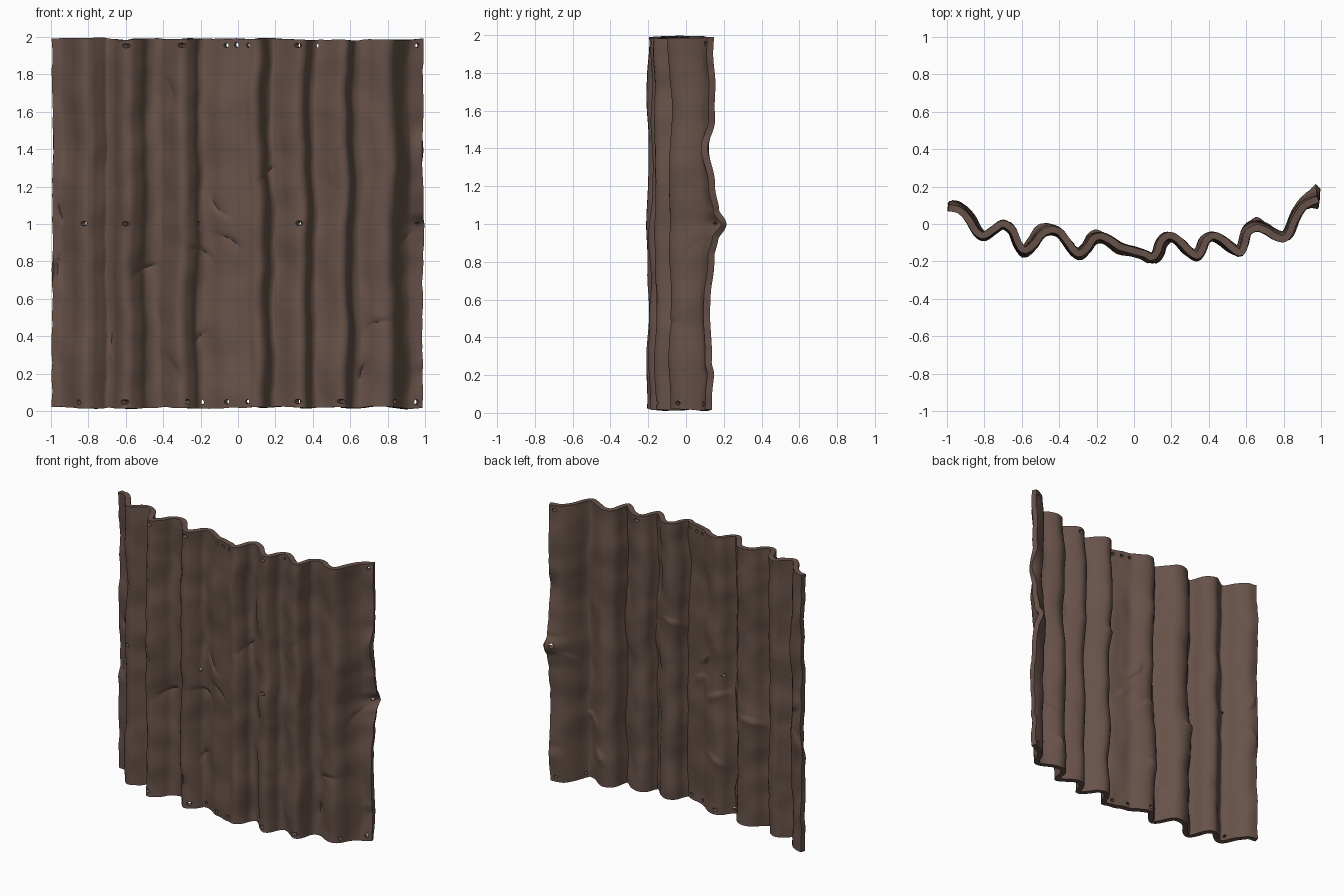
import bpy, bmesh, math
from mathutils import Vector, noise

if "Cube" in bpy.data.objects:
    bpy.data.objects.remove(bpy.data.objects["Cube"])

COLS, ROWS, THICK = 240, 180, 0.036

# Corrugated cross-section, seen from above (x, y)
PROFILE = [(-.99, .09), (-.93, .08), (-.88, .03), (-.84, -.04), (-.80, -.066), (-.75, -.035),
           (-.70, -.003), (-.65, -.04), (-.62, -.11), (-.59, -.145), (-.54, -.105), (-.50, -.05),
           (-.45, -.03), (-.40, -.045), (-.36, -.095), (-.32, -.15), (-.29, -.165), (-.25, -.13),
           (-.22, -.085), (-.18, -.07), (-.13, -.088), (-.07, -.13), (0, -.147), (.06, -.165),
           (.10, -.188), (.13, -.155), (.15, -.10), (.19, -.072), (.24, -.095), (.29, -.145),
           (.335, -.168), (.36, -.135), (.38, -.085), (.42, -.06), (.47, -.08), (.52, -.12),
           (.56, -.14), (.58, -.10), (.60, -.03), (.65, -.002), (.70, -.02), (.75, -.055),
           (.80, -.07), (.83, -.04), (.86, .03), (.90, .085), (.94, .105), (.985, .115)]

# Right-hand edge: sideways bending along its height (z, offset)
EDGE = [(0, .012), (.2, .01), (.27, -.01), (.65, -.01), (.82, .01), (.92, .03), (1, .075),
        (1.07, .035), (1.2, .01), (1.4, -.035), (1.55, .008), (2, .015)]

# Nail holes (height, x positions)
HOLES = [(1.952, (-.6, -.3, -.05, 0, .07, .32, .42, .96)),
         (1.0, (-.81, -.6, -.22, .327, .96)),
         (.052, (-.83, -.6, -.28, -.19, -.05, .06, .32, .55, .83, .96))]

# Creases (x, z, direction in degrees, length, depth)
CREASES = [(-.1, 1.08, 130, .12, .02), (-.03, .92, -35, .12, .018), (-.19, .86, -25, .12, .018),
           (-.5, .77, 25, .12, .02), (-.33, 1.7, -80, .16, .018), (-.31, .22, -75, .14, .018),
           (.15, 1.28, 40, .1, .018), (-.67, .4, 85, .18, .012), (-.2, .4, 40, .1, .015),
           (.75, .48, 15, .12, .015), (.66, .22, 70, .08, .018), (-.95, 1.06, 110, .1, .02),
           (-.97, .78, 80, .14, .015), (.52, 1.35, 75, .12, .012), (.87, .9, 60, .12, .015)]


def catmull(a, b, c, d, t):
    return 0.5 * (2*b + (c-a)*t + (2*a-5*b+4*c-d)*t*t + (3*b-a-3*c+d)*t**3)


def resample(points, count):
    """Smooth curve through points, evenly spaced along its length."""
    p = [Vector(q) for q in points]
    p = [2*p[0]-p[1]] + p + [2*p[-1]-p[-2]]
    dense = [catmull(*p[i:i+4], k/24) for i in range(len(p)-3) for k in range(24)] + [p[-2]]
    dist = [0]
    for a, b in zip(dense, dense[1:]):
        dist.append(dist[-1] + (b-a).length)
    out, j = [], 0
    for i in range(count+1):
        s = dist[-1]*i/count
        while j < len(dist)-2 and dist[j+1] < s:
            j += 1
        out.append(dense[j].lerp(dense[j+1], (s-dist[j])/(dist[j+1]-dist[j])))
    return out, dist[-1]


def lookup(table, z):
    for (z0, a), (z1, b) in zip(table, table[1:]):
        if z <= z1:
            t = (z-z0)/(z1-z0)
            return a + (b-a)*t*t*(3-2*t)
    return table[-1][1]


def n(x, z, seed):
    return noise.noise(Vector((x, z, seed)))


def deform(x, y, z):
    """Battered metal: wavering ribs, soft dents, creases and bent edge."""
    dx = .022*n(x*2, z*2.2, 3.1) + .010*n(x*4, z*7, 9.7)
    dy = .020*n(x*2.5, z*2, 5.3) + .013*n(x*7, z*5, 1.9)
    fade = min(1, (1-abs(x))/.12)
    dx *= max(0, fade)
    for cx, cz, ang, length, depth in CREASES:
        a = math.radians(ang)
        u = (x-cx)*math.cos(a) + (z-cz)*math.sin(a)
        v = -(x-cx)*math.sin(a) + (z-cz)*math.cos(a) + 3*u*u
        if abs(u) < length and abs(v) < .12:
            side = math.exp(v/.035) if v < 0 else math.exp(-v/.008)
            dy += depth*side*math.cos(u/length*math.pi/2)**2
    if x > .8:
        dy += lookup(EDGE, z) * ((x-.8)/.19)**2
    dx += .007*n(7, z*14, 2.2) * max(0, (abs(x)-.9)/.1)
    # ragged top and bottom edges
    end = max(0, (abs(z-1)-.9)/.1)
    dz = (.012*n(x*6, z, 4.4) + .006*n(x*17, z, 8.8)) * end
    return Vector((x+dx, y+dy, z+dz))


# Flat grid in (length along profile, height)
curve, length = resample(PROFILE, COLS)
Z0, Z1 = .017, 1.988
bm = bmesh.new()
grid = [[bm.verts.new((length*i/COLS, 0, Z0+(Z1-Z0)*j/ROWS)) for i in range(COLS+1)]
        for j in range(ROWS+1)]
for j in range(ROWS):
    for i in range(COLS):
        bm.faces.new((grid[j][i], grid[j][i+1], grid[j+1][i+1], grid[j+1][i]))

# Punch the nail holes and round their rims
for z, xs in HOLES:
    j = round((z-Z0)/(Z1-Z0)*ROWS)
    for x in xs:
        i = min(range(3, COLS-2), key=lambda k: abs(curve[k].x-x))
        centre = grid[j][i]
        c = centre.co.copy()
        ring = {v for f in centre.link_faces for v in f.verts} - {centre}
        for v in ring:
            v.co = c + (v.co-c).normalized()*.0125
        bm.verts.remove(centre)

# Fold the grid along the corrugated profile and batter it
for v in bm.verts:
    s = min(max(v.co.x/length*COLS, 0), COLS-1e-6)
    p = curve[int(s)].lerp(curve[int(s)+1], s-int(s))
    v.co = deform(p.x, p.y, v.co.z)
mesh = bpy.data.meshes.new("corrugated_sheet")
bm.to_mesh(mesh)
bm.free()
sheet = bpy.data.objects.new("corrugated_sheet", mesh)
bpy.context.collection.objects.link(sheet)

# Rusty brown colour
rust = bpy.data.materials.new("rusty brown")
rust.diffuse_color = (.135, .084, .066, 1)
rust.use_nodes = True
rust.node_tree.nodes["Principled BSDF"].inputs["Base Color"].default_value = rust.diffuse_color
mesh.materials.append(rust)

# Thickness and smooth shading
solid = sheet.modifiers.new("thickness", 'SOLIDIFY')
solid.thickness = THICK
solid.offset = 0
bpy.context.view_layer.objects.active = sheet
sheet.select_set(True)
bpy.ops.object.modifier_apply(modifier="thickness")
bpy.ops.object.shade_smooth_by_angle(angle=math.radians(50))
